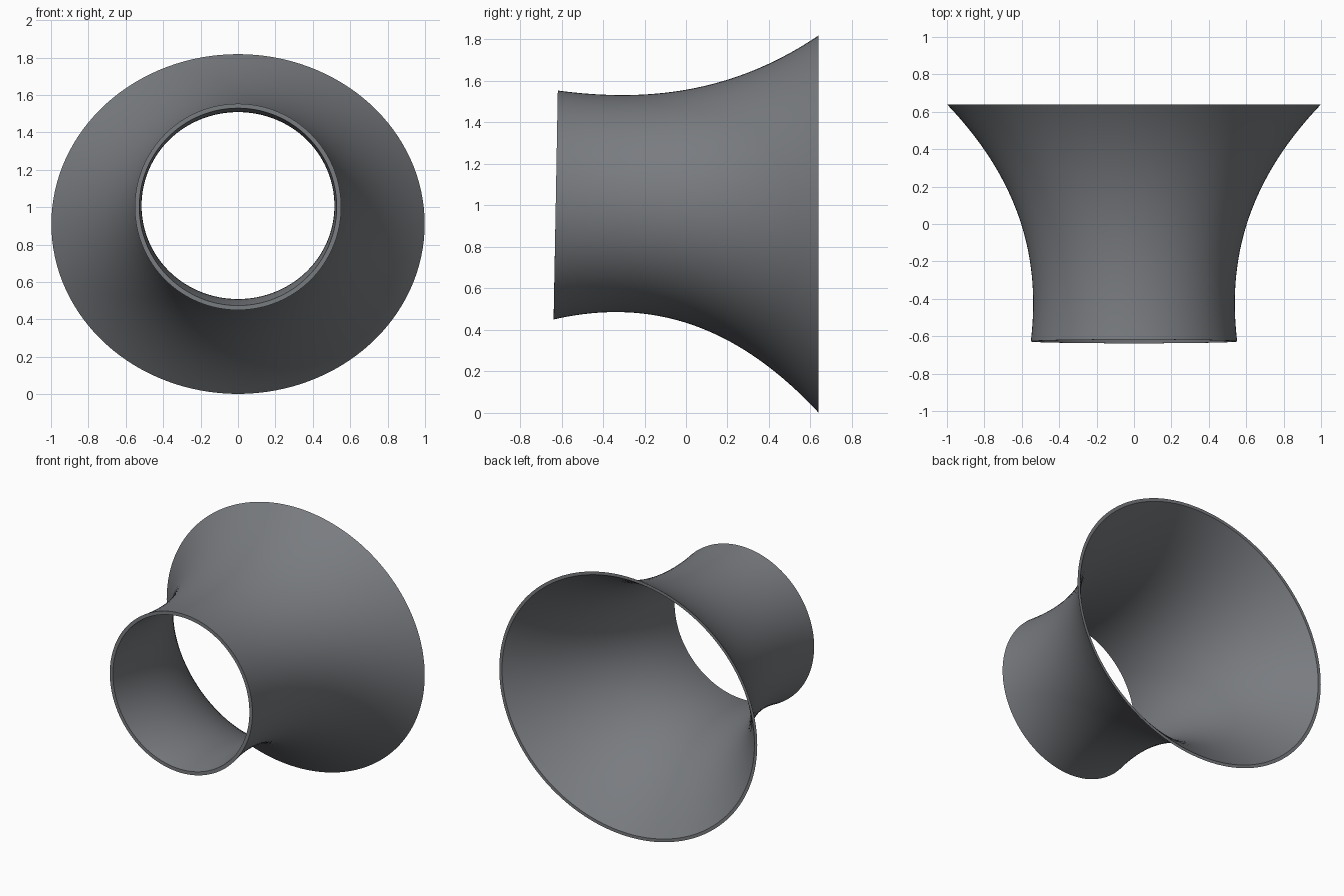
import bpy, bmesh, math

if "Cube" in bpy.data.objects:
    bpy.data.objects.remove(bpy.data.objects["Cube"])

SEGS, STEPS = 128, 36
Y0, Y1 = -0.628, 0.638

# outer silhouette stations along y: half width, top z, bottom z
STATIONS = [-0.63, -0.33, 0.2, 0.64]
WIDTH = [0.552, 0.542, 0.684, 1.0]
TOP = [1.554, 1.532, 1.607, 1.82]
BOTTOM = [0.450, 0.486, 0.352, 0.0]


def curve(values, y):
    """Smooth cubic through the four stations."""
    total = 0.0
    for i, v in enumerate(values):
        for j, s in enumerate(STATIONS):
            if j != i:
                v *= (y - s) / (STATIONS[i] - s)
        total += v
    return total


def section(bm, y, inner):
    """Elliptical ring; the inner skin is inset by the wall thickness."""
    wall = (0.024 - 0.002 * (y - Y0)) if inner else 0
    w = curve(WIDTH, y) - wall
    top, bot = curve(TOP, y) - wall, curve(BOTTOM, y) + wall
    centre, h = (top + bot) / 2, (top - bot) / 2
    tilt = 0.010 * (Y1 - y) / (Y1 - Y0)      # narrow end leans slightly
    ring = []
    for k in range(SEGS):
        a = 2 * math.pi * k / SEGS
        ring.append(bm.verts.new((w * math.cos(a), y + tilt * math.sin(a),
                                  centre + h * math.sin(a))))
    return ring


# flared funnel: outer skin, wide rim, inner skin, narrow rim
bm = bmesh.new()
ys = [Y0 + (Y1 - Y0) * i / STEPS for i in range(STEPS + 1)]
rings = [section(bm, y, False) for y in ys] + [section(bm, y, True) for y in reversed(ys)]
for r, ring in enumerate(rings):
    nxt = rings[(r + 1) % len(rings)]
    for k in range(SEGS):
        n = (k + 1) % SEGS
        bm.faces.new((ring[k], ring[n], nxt[n], nxt[k]))
bmesh.ops.recalc_face_normals(bm, faces=bm.faces)
mesh = bpy.data.meshes.new("flared_funnel")
bm.to_mesh(mesh)
bm.free()
funnel = bpy.data.objects.new("flared_funnel", mesh)
bpy.context.collection.objects.link(funnel)

# dark grey metal
metal = bpy.data.materials.new("dark_grey")
metal.diffuse_color = (0.19, 0.2, 0.215, 1)
metal.use_nodes = True
metal.node_tree.nodes["Principled BSDF"].inputs["Base Color"].default_value = metal.diffuse_color
mesh.materials.append(metal)

bpy.context.view_layer.objects.active = funnel
funnel.select_set(True)
bpy.ops.object.shade_smooth_by_angle(angle=math.radians(30))
